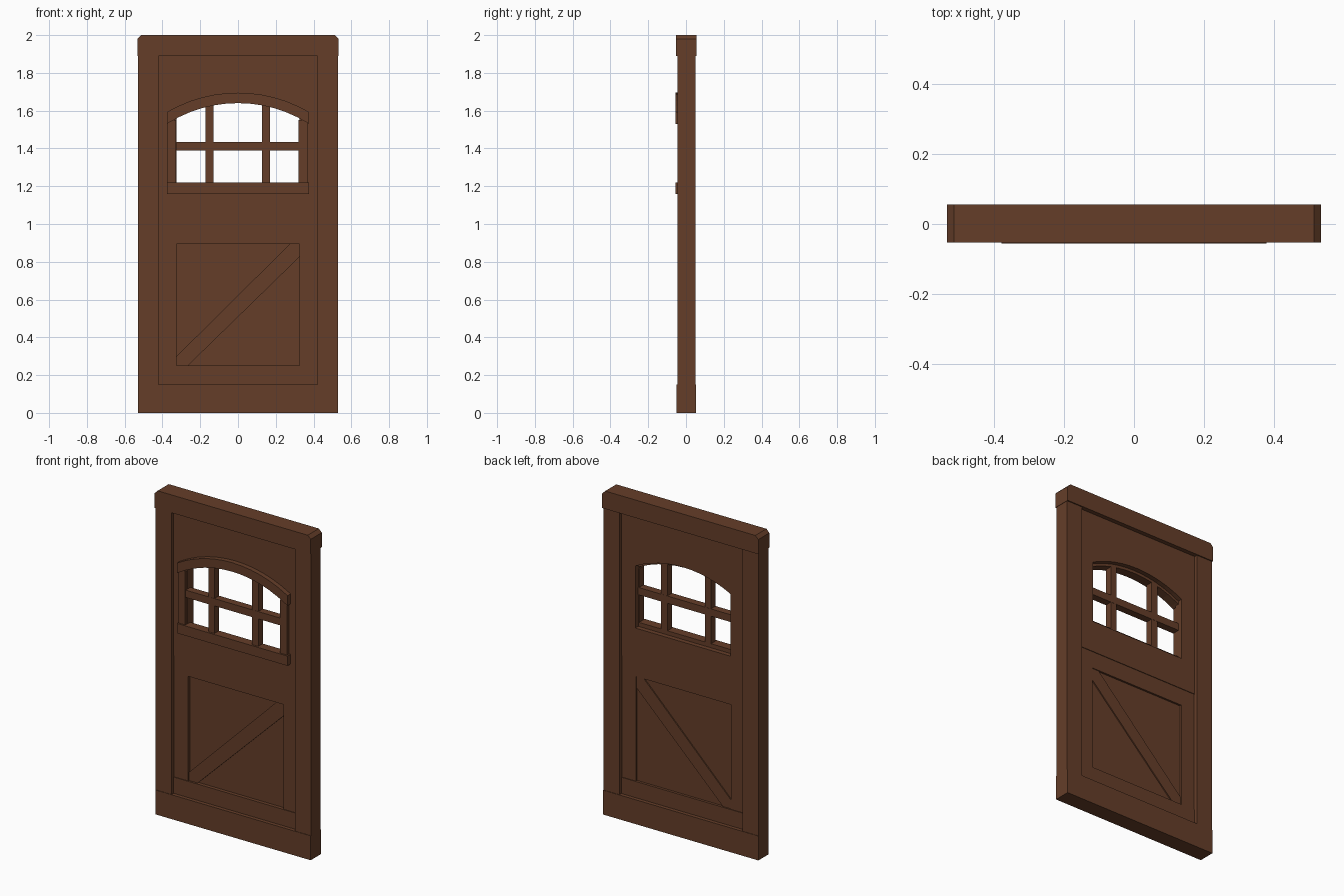
import bpy
import bmesh
import math

if "Cube" in bpy.data.objects:
    bpy.data.objects.remove(bpy.data.objects["Cube"], do_unlink=True)

wood = bpy.data.materials.new("brown_wood")
wood.use_nodes = True
wood.diffuse_color = (0.13, 0.048, 0.022, 1)
bsdf = wood.node_tree.nodes["Principled BSDF"]
bsdf.inputs["Base Color"].default_value = wood.diffuse_color
bsdf.inputs["Roughness"].default_value = 0.8


def plate(name, loops, front, back):
    """Extrude outlines in the xz plane (first is the border, others are holes)."""
    bm = bmesh.new()
    edges = []
    for loop in loops:
        verts = [bm.verts.new((x, front, z)) for x, z in loop]
        edges += [bm.edges.new((a, b)) for a, b in zip(verts, verts[1:] + verts[:1])]
    bmesh.ops.triangle_fill(bm, edges=edges, use_beauty=True, normal=(0, -1, 0))
    faces = bmesh.ops.extrude_face_region(bm, geom=bm.faces[:])
    moved = [v for v in faces["geom"] if isinstance(v, bmesh.types.BMVert)]
    bmesh.ops.translate(bm, verts=moved, vec=(0, back - front, 0))
    bmesh.ops.recalc_face_normals(bm, faces=bm.faces[:])
    mesh = bpy.data.meshes.new(name)
    bm.to_mesh(mesh)
    bm.free()
    mesh.materials.append(wood)
    obj = bpy.data.objects.new(name, mesh)
    bpy.context.collection.objects.link(obj)
    return obj


def rect(x0, x1, z0, z1):
    return [(x0, z0), (x1, z0), (x1, z1), (x0, z1)]


def arc(half, radius, top, steps=12):
    """Arch points from right to left, with the crown at height top."""
    xs = [half - 2 * half * i / steps for i in range(steps + 1)]
    return [(x, top - radius + math.sqrt(radius ** 2 - x ** 2)) for x in xs]


W, INNER, PANE = 0.53, 0.42, 0.325        # half widths: frame, door leaf, openings
UPPER = (-0.026, 0.029)
LOWER = (-0.022, 0.025)
SILL, SEAM, HEAD = 0.15, 1.0, 1.89

# Outer frame
plate("bottom_sill", [rect(-W, W, 0, SILL)], -0.049, 0.052)
L = W + 0.002
plate("lintel", [[(-L, HEAD), (L, HEAD), (L, 1.98), (L - 0.02, 2), (0.02 - L, 2), (-L, 1.98)]],
      -0.052, 0.056)
for side, s in (("left", 1), ("right", -1)):
    x0, x1 = sorted((s * INNER, s * W))
    plate(side + "_jamb", [rect(x0, x1, SILL, HEAD)], -0.046, 0.049)

# Upper leaf with arched window opening
opening = [(-PANE, 1.195), (PANE, 1.195)] + arc(PANE, 0.71, 1.657)
plate("upper_leaf", [rect(-INNER, INNER, SEAM, HEAD), opening], *UPPER)

# Lower leaf: rail, surround, recessed panel and diagonal brace
plate("bottom_rail", [rect(-INNER, INNER, SILL, 0.25)], *UPPER)
plate("lower_leaf", [[(-INNER, 0.25), (-PANE, 0.25), (-PANE, 0.895), (PANE, 0.895),
                      (PANE, 0.25), (INNER, 0.25), (INNER, SEAM), (-INNER, SEAM)]], *LOWER)
plate("recessed_panel", [rect(-PANE, PANE, 0.25, 0.895)], -0.004, 0.013)
plate("diagonal_brace", [[(-PANE, 0.25), (-0.265, 0.25), (PANE, 0.825), (PANE, 0.895),
                          (0.275, 0.895), (-PANE, 0.30)]], -0.014, 0.02)

# Window bars, set towards the front
BACK = 0.0
for side, x in (("left", 0.148), ("right", -0.15)):
    plate(side + "_window_bar", [rect(x - 0.021, x + 0.021, 1.215, 1.64)], -0.044, BACK)
plate("cross_window_bar", [rect(-PANE, PANE, 1.39, 1.435)], -0.045, BACK + 0.001)

# Window trim, proud of the front and lining the opening
TRIM = 0.377
plate("arch_trim", [arc(TRIM, 0.745, 1.695) + arc(TRIM, 0.7, 1.64)[::-1]], -0.056, BACK)
plate("window_sill_trim", [rect(-TRIM, TRIM, 1.16, 1.22)], -0.056, BACK)
for side, x0, x1 in (("left", 0.32, 0.367), ("right", -0.373, -0.328)):
    outline = [(x0, 1.22), (x1, 1.22), (x1, 1.55), (x0, 1.55)]
    plate(side + "_window_trim", [outline], -0.046, BACK)
